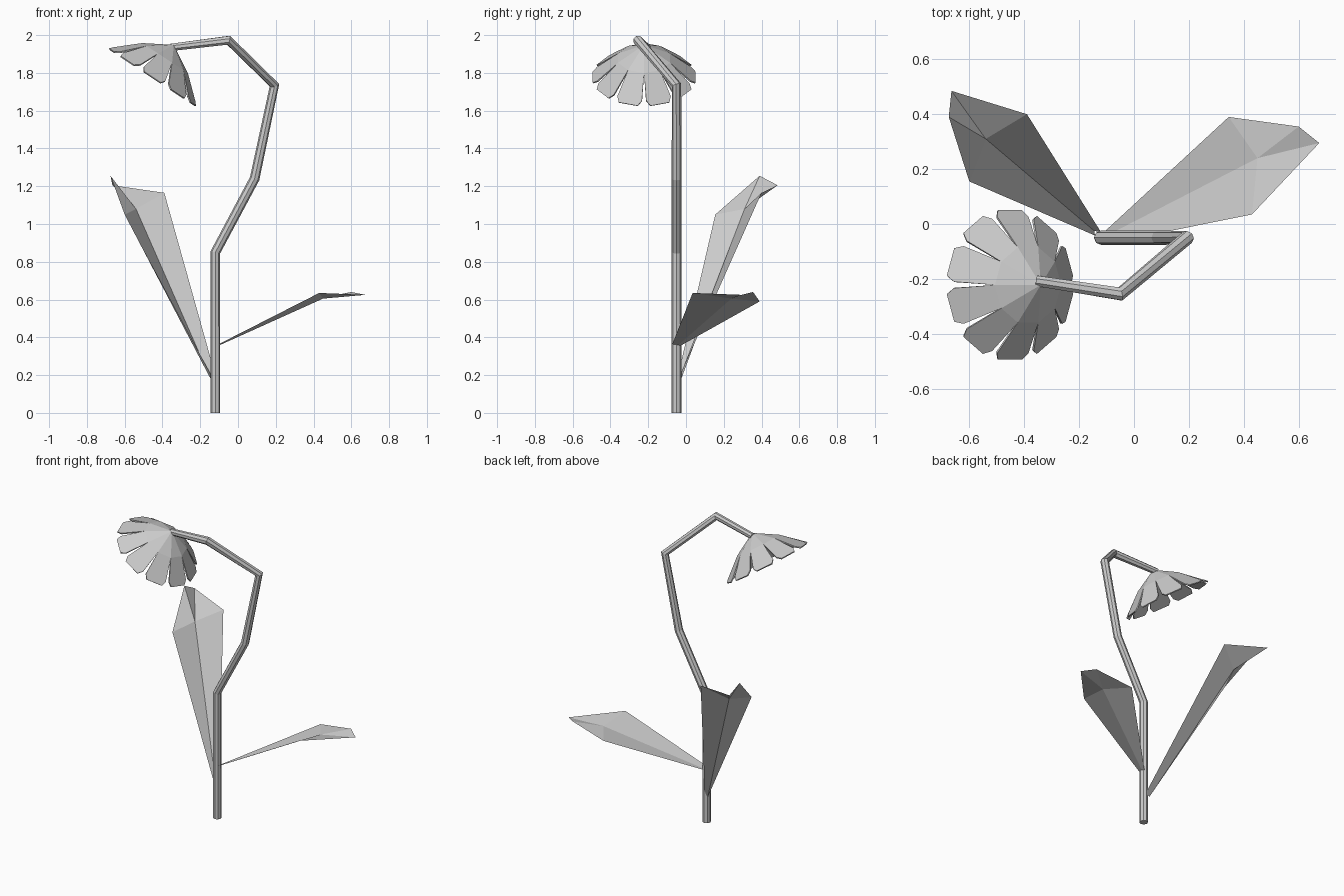
import bpy
from math import sin, cos, radians
from mathutils import Matrix

if "Cube" in bpy.data.objects:
    bpy.data.objects.remove(bpy.data.objects["Cube"])


def make_mesh(name, verts, faces, thickness=0.0):
    me = bpy.data.meshes.new(name)
    me.from_pydata(verts, [], faces)
    me.update()
    ob = bpy.data.objects.new(name, me)
    bpy.context.collection.objects.link(ob)
    if thickness:
        mod = ob.modifiers.new("thickness", 'SOLIDIFY')
        mod.thickness = thickness
        mod.offset = 0
    return ob


# Stem: eight-sided tube swept along a bent path
path = [(-0.12, -0.05, 0), (-0.12, -0.05, 0.85), (0.088, -0.05, 1.24),
        (0.193, -0.05, 1.735), (-0.05, -0.255, 1.973), (-0.355, -0.207, 1.935)]
curve = bpy.data.curves.new("stem", 'CURVE')
curve.dimensions = '3D'
curve.bevel_depth = 0.026
curve.bevel_resolution = 2
curve.use_fill_caps = True
spline = curve.splines.new('POLY')
spline.points.add(len(path) - 1)
for p, co in zip(spline.points, path):
    p.co = (*co, 1)
spline.points[-1].radius = 0.8
stem = bpy.data.objects.new("stem", curve)
bpy.context.collection.objects.link(stem)
bpy.context.view_layer.objects.active = stem
stem.select_set(True)
bpy.ops.object.convert(target='MESH')
for poly in stem.data.polygons:
    poly.use_smooth = False

# Flower: bell of ten petals joined in a shallow cone, split toward the rim
N = 10


def ring(r, deg, z):
    a = radians(deg)
    return (r * cos(a), r * sin(a), z)


verts, faces = [(0, 0, 0)], []
for k in range(N):
    verts.append(ring(0.142, 36 * k, -0.083))
for k in range(N):
    a0, a1, mid = 1 + k, 1 + (k + 1) % N, 36 * k + 18
    faces.append((0, a0, a1))
    s = len(verts)
    verts += [ring(0.255, mid - 15.5, -0.183), ring(0.275, mid - 11, -0.203),
              ring(0.275, mid + 11, -0.203), ring(0.255, mid + 15.5, -0.183)]
    faces.append((a0, s, s + 1, s + 2, s + 3, a1))
flower = make_mesh("flower_head", verts, faces, 0.008)
flower.matrix_world = (Matrix.Translation((-0.342, -0.222, 1.945))
                       @ Matrix.Rotation(radians(33.4), 4, 'Y'))


# Leaves: folded blades, narrow base, sunken midrib, blunt tip
def leaf(name, base, side_a, tip_a, tip_b, side_b, rib):
    make_mesh(name, [*base, side_a, tip_a, tip_b, side_b, rib],
              [(0, 1, 7, 3), (1, 2, 6, 7), (3, 7, 4), (4, 7, 5), (5, 7, 6)])


leaf("tall_leaf",
     [(-0.12, -0.03, 0.20), (-0.145, -0.025, 0.18), (-0.142, -0.042, 0.20)],
     (-0.39, 0.40, 1.165), (-0.665, 0.485, 1.205), (-0.675, 0.39, 1.255),
     (-0.60, 0.155, 1.05), (-0.54, 0.31, 1.08))
leaf("low_leaf",
     [(-0.11, -0.03, 0.355), (-0.105, -0.045, 0.355), (-0.10, -0.072, 0.365)],
     (0.345, 0.39, 0.59), (0.60, 0.355, 0.64), (0.675, 0.295, 0.625),
     (0.43, 0.035, 0.635), (0.45, 0.24, 0.605))
